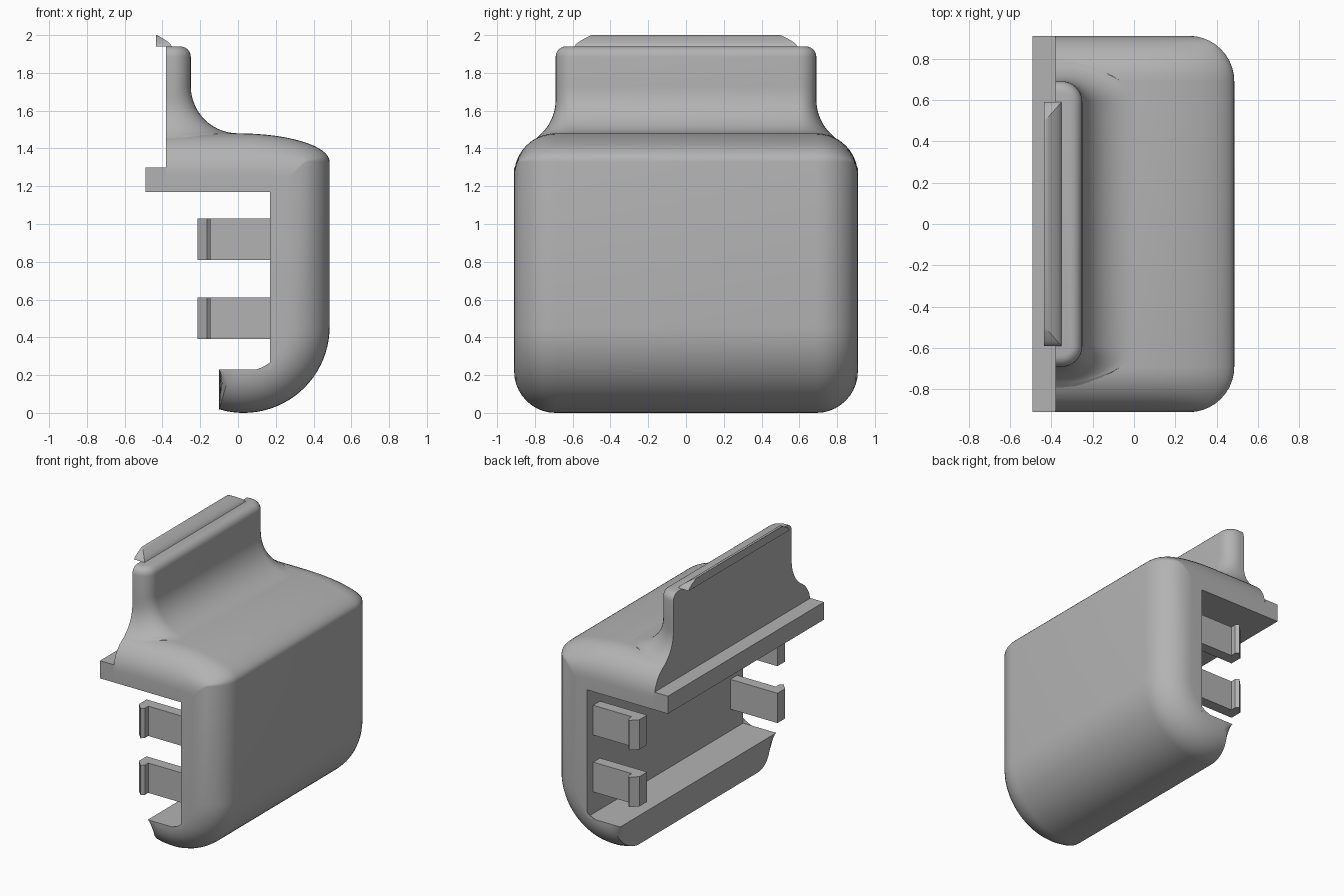
import bpy
import bmesh
from math import sin, cos, sqrt, pi, radians

cube = bpy.data.objects.get("Cube")
if cube:
    bpy.data.objects.remove(cube, do_unlink=True)

grey = bpy.data.materials.new("plain grey")
grey.use_nodes = True
colour = (0.45, 0.45, 0.45, 1)
grey.diffuse_color = colour
grey.node_tree.nodes["Principled BSDF"].inputs["Base Color"].default_value = colour


def loft(name, rings, smooth=True):
    """Skin a list of equal-length closed rings and cap both ends."""
    bm = bmesh.new()
    loops = [[bm.verts.new(p) for p in ring] for ring in rings]
    n = len(loops[0])
    for a, b in zip(loops, loops[1:]):
        for i in range(n):
            j = (i + 1) % n
            bm.faces.new((a[i], a[j], b[j], b[i]))
    bm.faces.new(loops[0])
    bm.faces.new(loops[-1])
    bmesh.ops.recalc_face_normals(bm, faces=bm.faces)
    mesh = bpy.data.meshes.new(name)
    bm.to_mesh(mesh)
    bm.free()
    mesh.materials.append(grey)
    obj = bpy.data.objects.new(name, mesh)
    bpy.context.collection.objects.link(obj)
    if smooth:
        bpy.ops.object.select_all(action="DESELECT")
        obj.select_set(True)
        bpy.context.view_layer.objects.active = obj
        bpy.ops.object.shade_smooth_by_angle(angle=radians(32))
    return obj


def box(name, x0, x1, y, z0, z1):
    return loft(name, [[(x0, -y, z), (x1, -y, z), (x1, y, z), (x0, y, z)]
                       for z in (z0, z1)], False)


# Main shell: side profile swept across the width, outline inset at the rounded ends
HALF, FRONT, BACK, FILLET = 0.91, 0.485, -0.38, 0.22
STEPS = 10


def shell_profile(y, d):
    pts = [(BACK, 1.17), (0.17, 1.17), (0.17, 0.23), (-0.10, 0.23)]
    # round belly
    r = 0.455 - d
    for i in range(25):
        x = -0.10 if i == 0 else None
        start = -pi / 2 - 0.29
        a = start * (1 - i / 24)
        x = max(0.03 + r * cos(a), -0.10)
        pts.append((x, min(0.455 + r * sin(a), 0.229)) if i < 3
                   else (x, 0.455 + r * sin(a)))
    # sloping shoulder
    rise = max(0.15 - d, 0.02)
    for i in range(17):
        a = pi / 2 * i / 16
        pts.append(((FRONT - d) * cos(a), 1.48 - d - rise + rise * sin(a)))
    pts.append((BACK, 1.48 - d))
    return [(x, y, z) for x, z in pts]


ends = []
for i in range(STEPS + 1):
    t = pi / 2 * i / STEPS
    ends.append((HALF - FILLET + FILLET * sin(t), FILLET * (1 - cos(t))))
slices = [(-y, d) for y, d in reversed(ends)] + ends
loft("main_shell", [shell_profile(y, d) for y, d in slices])


# Upright neck: rounded sections flaring down into the shell
def flare(z, top, limit):
    drop = min(max(top - z, 0), limit)
    return 0.25 - sqrt(0.0625 - drop * drop)


def neck_ring(z):
    f, g = flare(z, 1.73, 0.25), flare(z, 1.658, 0.212)
    over = max(z - 1.885, 0)
    e = 0.055 - sqrt(max(0.055 ** 2 - over ** 2, 0))
    x, w = -0.25 + f - e, 0.69 + g - e
    rx, ry = 0.10 + f - e, 0.10 + g - e
    half = [(x - rx + rx * cos(pi / 2 * i / 8), w - ry + ry * sin(pi / 2 * i / 8))
            for i in range(9)] + [(BACK, w)]
    return [(px, py, z) for px, py in half] + [(px, -py, z) for px, py in reversed(half)]


levels = [1.32, 1.44] + [1.73 - 0.25 * cos(pi / 2 * i / 14) for i in range(15)]
levels += [1.885 + 0.055 * sin(pi / 2 * i / 6) for i in range(7)]
loft("neck", [neck_ring(z) for z in levels])

# Back ledge under the neck
box("back_ledge", -0.49, BACK, HALF, 1.17, 1.30)

# Catch lip along the top edge, curved on its outer side and ends
lip = []
for i in range(7):
    t = i / 6
    x = -0.43 + 0.08 * (1 - t ** 1.5)
    y = 0.50 + 0.09 * (1 - t ** 1.5)
    z = 1.94 + 0.06 * t
    lip.append([(-0.435, -y, z), (x, -y, z), (x, y, z), (-0.435, y, z)])
loft("catch_lip", lip)

# Snap clips: two on each side, barbs pointing outward
clip = [(0.19, 0.76), (0.19, 0.84), (-0.145, 0.84), (-0.145, 0.88),
        (-0.165, 0.90), (-0.215, 0.85), (-0.215, 0.76)]
for side, label in ((1, "rear"), (-1, "front")):
    for z, height in ((0.39, "lower"), (0.81, "upper")):
        loft(f"{label}_{height}_clip",
             [[(x, side * y, h) for x, y in clip] for h in (z, z + 0.22)], False)
